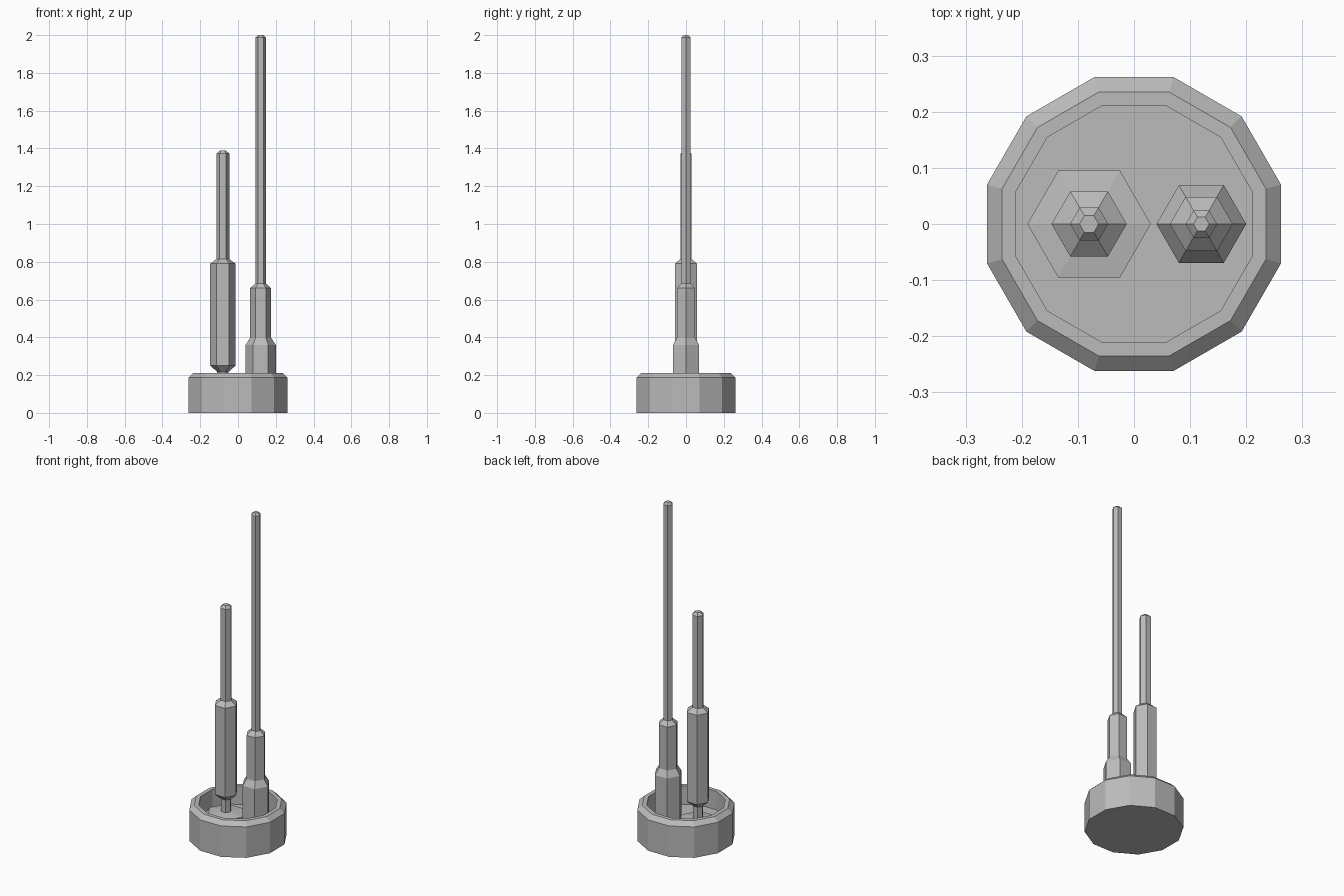
import bpy
import bmesh
import math

cube = bpy.data.objects.get("Cube")
if cube:
    bpy.data.objects.remove(cube, do_unlink=True)

grey = bpy.data.materials.new("plain_grey")
grey.use_nodes = True
colour = (0.5, 0.5, 0.5, 1.0)
grey.diffuse_color = colour
grey.node_tree.nodes["Principled BSDF"].inputs["Base Color"].default_value = colour


def turned(name, profile, sides, x=0.0, turn=0.0):
    """Closed faceted solid from a (radius, height) profile, bottom to top."""
    bm = bmesh.new()
    rings = []
    for r, z in profile:
        ring = []
        for i in range(sides):
            a = turn + 2 * math.pi * i / sides
            ring.append(bm.verts.new((x + r * math.cos(a), r * math.sin(a), z)))
        rings.append(ring)
    for low, high in zip(rings, rings[1:]):
        for i in range(sides):
            j = (i + 1) % sides
            bm.faces.new((low[i], low[j], high[j], high[i]))
    bm.faces.new(rings[0][::-1])
    bm.faces.new(rings[-1])
    bmesh.ops.recalc_face_normals(bm, faces=bm.faces)
    mesh = bpy.data.meshes.new(name)
    bm.to_mesh(mesh)
    bm.free()
    mesh.materials.append(grey)
    obj = bpy.data.objects.new(name, mesh)
    bpy.context.collection.objects.link(obj)
    return obj


# Twelve-sided cup: outer wall, chamfer, rim, inner wall and sunken floor
flat = 1 / math.cos(math.pi / 12)
cup = [(0.262, 0), (0.262, 0.187), (0.235, 0.212), (0.211, 0.212), (0.211, 0.1)]
turned("base_cup", [(r * flat, z) for r, z in cup], 12, turn=math.pi / 12)

# Short mast: low mounting plate, then neck, thick sleeve and thin tip
turned("mounting_plate", [(0.11, 0.1), (0.11, 0.13), (0.03, 0.14)], 6, x=-0.08)
turned("short_mast", [(0.03, 0.13), (0.03, 0.217), (0.067, 0.25), (0.067, 0.79),
                      (0.034, 0.815), (0.034, 1.372), (0.017, 1.388)], 6, x=-0.08)

# Tall mast: wide foot, sleeve and long thin rod
turned("tall_mast", [(0.08, 0.1), (0.08, 0.36), (0.056, 0.397), (0.056, 0.66),
                     (0.028, 0.685), (0.028, 1.987), (0.014, 2.0)], 6, x=0.12)
